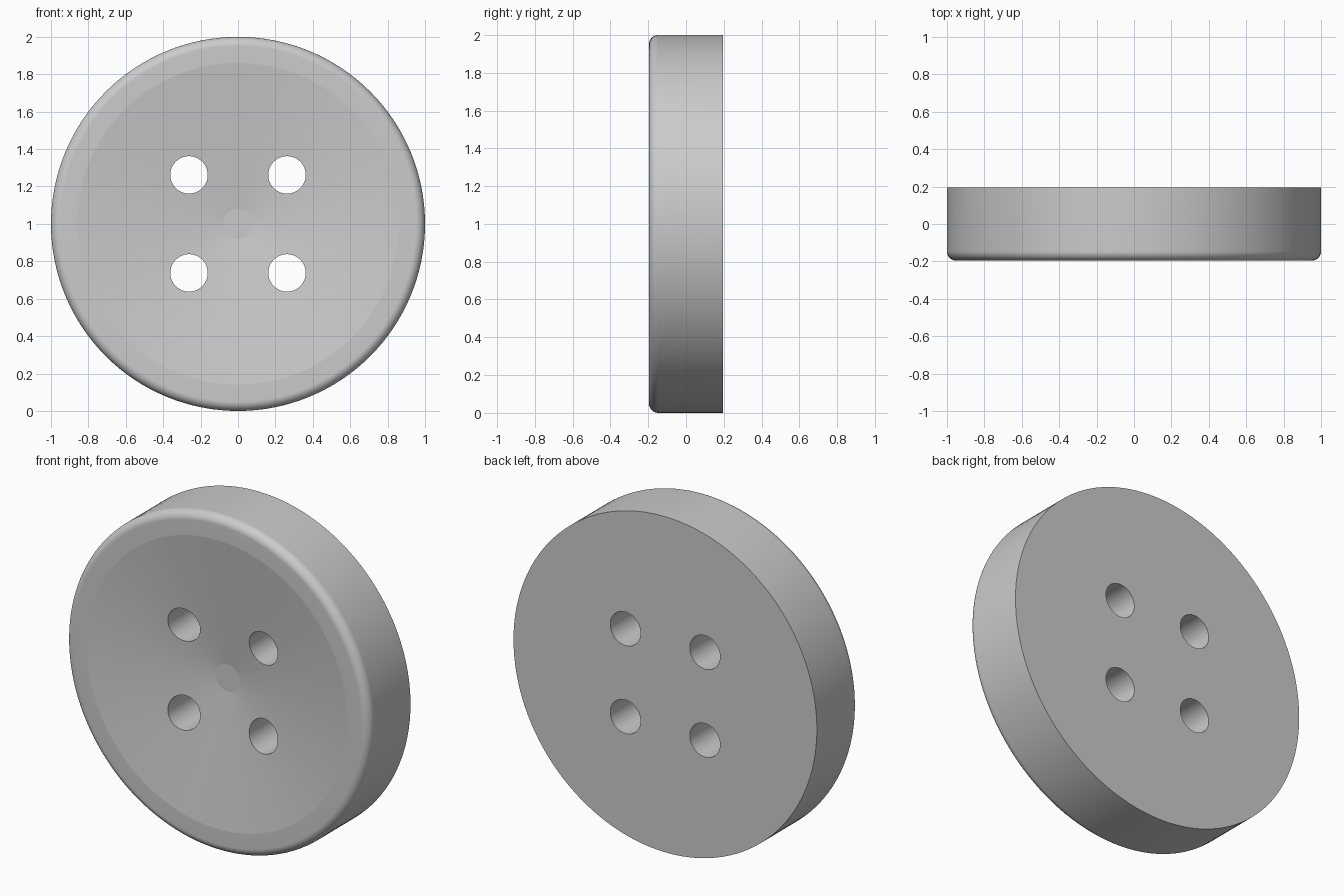
import bpy, bmesh, math
from mathutils import Matrix

if "Cube" in bpy.data.objects:
    bpy.data.objects.remove(bpy.data.objects["Cube"])

HALF = 0.196      # half thickness
BEVEL = 0.05      # rounding of the front rim
HOLE = 0.262      # hole offset from the centre
SEGMENTS = 128

grey = bpy.data.materials.new("light_grey")
grey.use_nodes = True
colour = (0.6, 0.6, 0.6, 1)
grey.diffuse_color = colour
grey.node_tree.nodes["Principled BSDF"].inputs["Base Color"].default_value = colour


def make_object(name, bm):
    bmesh.ops.recalc_face_normals(bm, faces=bm.faces)
    mesh = bpy.data.meshes.new(name)
    bm.to_mesh(mesh)
    bm.free()
    mesh.materials.append(grey)
    obj = bpy.data.objects.new(name, mesh)
    bpy.context.collection.objects.link(obj)
    return obj


# Button body: (radius, y) profile turned about the y axis
profile = [(0.08, -HALF + 0.1), (0.86, -HALF)]
steps = 20
for i in range(steps + 1):
    a = math.pi / 2 * i / steps
    profile.append((1 - BEVEL + BEVEL * math.sin(a),
                    -HALF + BEVEL - BEVEL * math.cos(a)))
profile.append((1, HALF))

bm = bmesh.new()
rings = []
for r, y in profile:
    angles = [2 * math.pi * k / SEGMENTS for k in range(SEGMENTS)]
    rings.append([bm.verts.new((r * math.cos(a), y, 1 + r * math.sin(a))) for a in angles])
for a, b in zip(rings, rings[1:]):
    for k in range(SEGMENTS):
        n = (k + 1) % SEGMENTS
        bm.faces.new((a[k], a[n], b[n], b[k]))
bm.faces.new(rings[0])
bm.faces.new(rings[-1])
button = make_object("button_body", bm)

# Four thread holes
bm = bmesh.new()
for x in (-HOLE, HOLE):
    for z in (-HOLE, HOLE):
        bmesh.ops.create_cone(
            bm, cap_ends=True, segments=96, radius1=0.1, radius2=0.1, depth=1,
            matrix=Matrix.Translation((x, 0, 1 + z)) @ Matrix.Rotation(math.pi / 2, 4, "X"))
cutter = make_object("thread_hole_cutter", bm)
cutter.hide_render = True

cut = button.modifiers.new("thread_holes", "BOOLEAN")
cut.operation = "DIFFERENCE"
cut.solver = "EXACT"
cut.object = cutter
bpy.ops.object.select_all(action="DESELECT")
button.select_set(True)
bpy.context.view_layer.objects.active = button
bpy.ops.object.modifier_apply(modifier=cut.name)
bpy.data.objects.remove(cutter)

# Smooth the rounded surfaces, keeping the dish edges crisp
bpy.ops.object.shade_smooth_by_angle(angle=math.radians(5))
